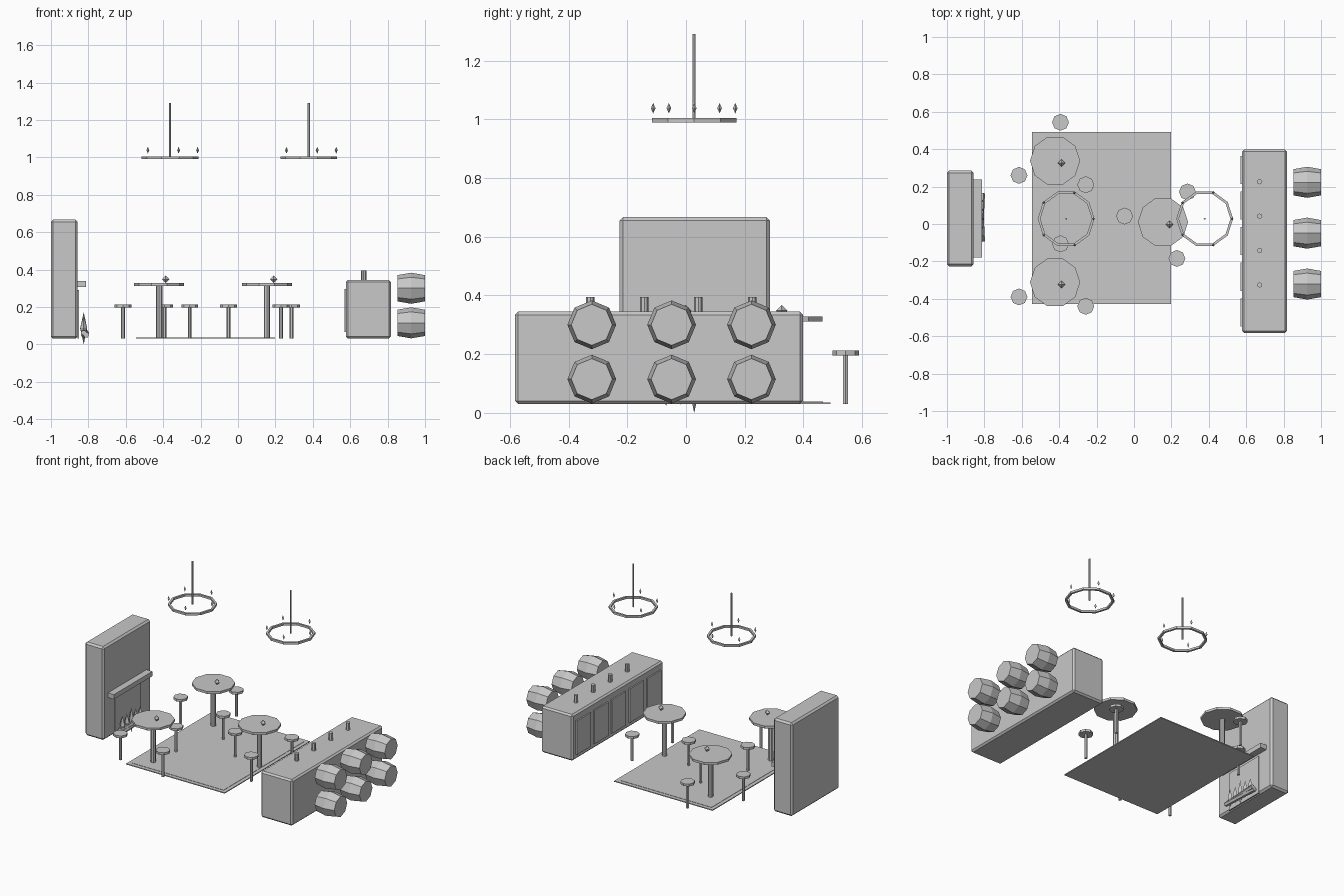
import bpy
import bmesh
from math import cos, sin, pi, radians
from mathutils import Matrix, Vector

if "Cube" in bpy.data.objects:
    bpy.data.objects.remove(bpy.data.objects["Cube"])

GREY = (0.58, 0.58, 0.58, 1)
grey = bpy.data.materials.new("plain grey")
grey.use_nodes = True
grey.diffuse_color = GREY
grey.node_tree.nodes["Principled BSDF"].inputs["Base Color"].default_value = GREY

FLOOR = 0.03


def finish(name, bm):
    bmesh.ops.recalc_face_normals(bm, faces=bm.faces)
    mesh = bpy.data.meshes.new(name)
    bm.to_mesh(mesh)
    bm.free()
    mesh.materials.append(grey)
    obj = bpy.data.objects.new(name, mesh)
    bpy.context.collection.objects.link(obj)
    return obj


def box(name, x, y, z, bevel=0):
    """Box from (low, high) ranges on each axis."""
    bm = bmesh.new()
    bmesh.ops.create_cube(bm, size=1)
    for v in bm.verts:
        v.co = Vector(r[0] if c < 0 else r[1] for c, r in zip(v.co, (x, y, z)))
    obj = finish(name, bm)
    if bevel:
        mod = obj.modifiers.new("edge bevel", "BEVEL")
        mod.width = bevel
        mod.segments = 1
    return obj


def lathe(name, profile, sides, location, along=None, closed=False):
    """Turn (radius, height) points around z; 'along' re-aims the axis."""
    bm = bmesh.new()
    rings = []
    for r, h in profile:
        if r == 0:
            rings.append([bm.verts.new((0, 0, h))] * sides)
        else:
            rings.append([bm.verts.new((r * cos(2 * pi * i / sides), r * sin(2 * pi * i / sides), h))
                          for i in range(sides)])
    pairs = list(zip(rings, rings[1:]))
    if closed:
        pairs.append((rings[-1], rings[0]))
    for a, b in pairs:
        for i in range(sides):
            j = (i + 1) % sides
            corners = list(dict.fromkeys((a[i], a[j], b[j], b[i])))
            bm.faces.new(corners)
    if not closed:
        for ring, point in ((rings[0], profile[0]), (rings[-1], profile[-1])):
            if point[0]:
                bm.faces.new(ring)
    if along:
        turn = Vector((0, 0, 1)).rotation_difference(Vector(along)).to_matrix()
        bmesh.ops.rotate(bm, verts=bm.verts, matrix=turn)
    bmesh.ops.translate(bm, verts=bm.verts, vec=location)
    return finish(name, bm)


def rod(name, x, y, z0, z1, r, sides=8):
    return lathe(name, [(r, z0), (r, z1)], sides, (x, y, 0))


def spindle(name, x, y, z, r, half):
    """Four-sided pointed flame."""
    return lathe(name, [(0, -half), (r, 0), (0, half)], 4, (x, y, z))


# Rug with a raised centre
box("rug", (-0.545, 0.198), (-0.427, 0.492), (FLOOR, 0.036))
box("rug_centre", (-0.52, 0.173), (-0.402, 0.467), (0.036, 0.038))

# Fireplace: chimney block, firebox panel, mantel, logs and flames
box("chimney", (-1, -0.857), (-0.226, 0.286), (FLOOR, 0.667), 0.012)
box("firebox_panel", (-0.858, -0.85), (-0.11, 0.17), (FLOOR, 0.29))
box("mantel", (-0.86, -0.812), (-0.178, 0.238), (0.308, 0.34))
for i, tilt in enumerate((-0.05, 0.05)):
    lathe(f"log_{i + 1}", [(0.015, -0.13), (0.015, 0.13)], 6,
          (-0.818, 0.035, 0.05 + 0.012 * i), (tilt, 1, 0))
for i, half in enumerate((0.065, 0.06, 0.086, 0.058, 0.055)):
    spindle(f"hearth_flame_{i + 1}", -0.825, 0.028 + 0.048 * (i - 2), 0.088 if i != 2 else half,
            0.019, half)

# Bar counter with front panels and mugs
box("bar_counter", (0.578, 0.817), (-0.583, 0.399), (FLOOR, 0.345), 0.011)
for i in range(5):
    y = -0.092 + 0.19 * (i - 2)
    box(f"bar_panel_{i + 1}", (0.569, 0.579), (y - 0.075, y + 0.075), (0.065, 0.295))
for i in range(4):
    rod(f"mug_{i + 1}", 0.672, -0.326 + 0.184 * i, 0.344, 0.395, 0.014)

# Barrels lying on their sides behind the bar
for row, z in enumerate((0.115, 0.3)):
    for col in range(3):
        lathe(f"barrel_{row + 1}_{col + 1}", [(0.07, -0.074), (0.083, 0), (0.07, 0.074)], 8,
              (0.926, -0.321 + 0.272 * col, z), (1, 0, 0))

# Tables, each with a candle flame and three stools
tables = [(-0.422, 0.338, 82), (-0.422, -0.312, 82), (0.155, 0.01, 51)]
for t, (x, y, angle) in enumerate(tables, 1):
    lathe(f"table_top_{t}", [(0.134, 0.312), (0.134, 0.328)], 10, (x, y, 0))
    rod(f"table_leg_{t}", x, y, FLOOR, 0.314, 0.017)
    spindle(f"table_flame_{t}", x + 0.035, y - 0.012, 0.348, 0.02, 0.02)
    for s in range(3):
        a = radians(angle + 120 * s)
        sx, sy = x + 0.208 * cos(a), y + 0.208 * sin(a)
        rod(f"stool_seat_{t}_{s + 1}", sx, sy, 0.196, 0.212, 0.045)
        rod(f"stool_leg_{t}_{s + 1}", sx, sy, FLOOR, 0.198, 0.01, 6)

# Hanging ring lights
for n, x in enumerate((-0.363, 0.378), 1):
    y = 0.028
    lathe(f"light_ring_{n}", [(0.152, 0.99), (0.152, 1.004), (0.138, 1.004), (0.138, 0.99)],
          10, (x, y, 0), closed=True)
    rod(f"hanging_rod_{n}", x, y, 0.997, 1.29, 0.006, 6)
    for i in range(5):
        a = 2 * pi * i / 5
        spindle(f"ring_flame_{n}_{i + 1}", x + 0.147 * cos(a), y + 0.147 * sin(a), 1.038, 0.008, 0.018)
